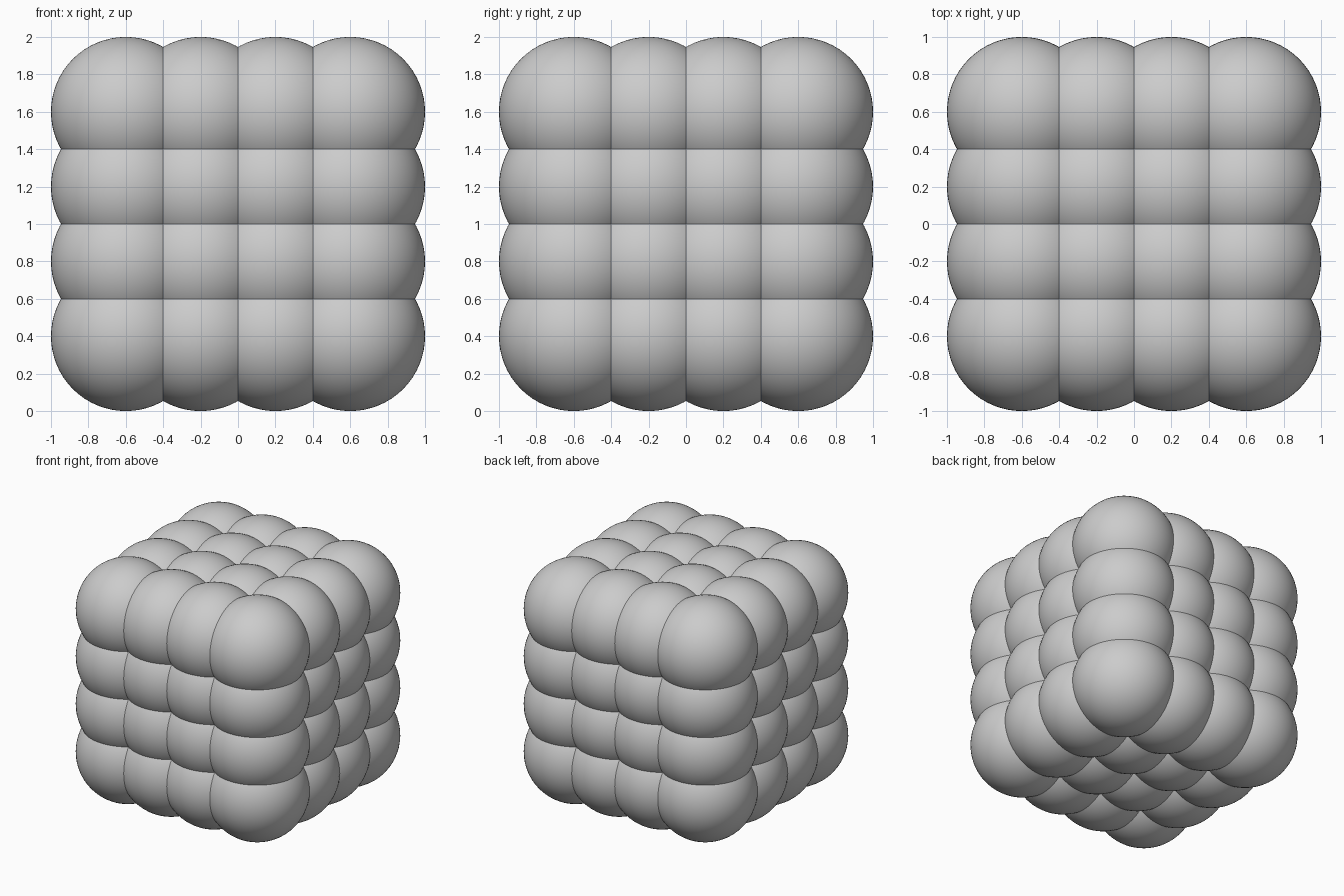
import bpy
import bmesh
from itertools import product

RADIUS = 0.4
SPACING = 0.4
COUNT = 4

cube = bpy.data.objects.get("Cube")
if cube:
    bpy.data.objects.remove(cube, do_unlink=True)

# Single light grey material
grey = bpy.data.materials.new("light_grey")
grey.use_nodes = True
colour = (0.6, 0.6, 0.6, 1)
grey.diffuse_color = colour
for node in grey.node_tree.nodes:
    if node.type == 'BSDF_PRINCIPLED':
        node.inputs["Base Color"].default_value = colour

# One smooth ball mesh, shared by every ball
ball_mesh = bpy.data.meshes.new("ball")
bm = bmesh.new()
bmesh.ops.create_uvsphere(bm, u_segments=64, v_segments=32, radius=RADIUS)
for face in bm.faces:
    face.smooth = True
bm.to_mesh(ball_mesh)
bm.free()
ball_mesh.materials.append(grey)

# Cubic lattice of overlapping balls
half = SPACING * (COUNT - 1) / 2
for ix, iy, iz in product(range(COUNT), repeat=3):
    ball = bpy.data.objects.new(f"ball_{ix}_{iy}_{iz}", ball_mesh)
    ball.location = (ix * SPACING - half, iy * SPACING - half, iz * SPACING + RADIUS)
    bpy.context.collection.objects.link(ball)
